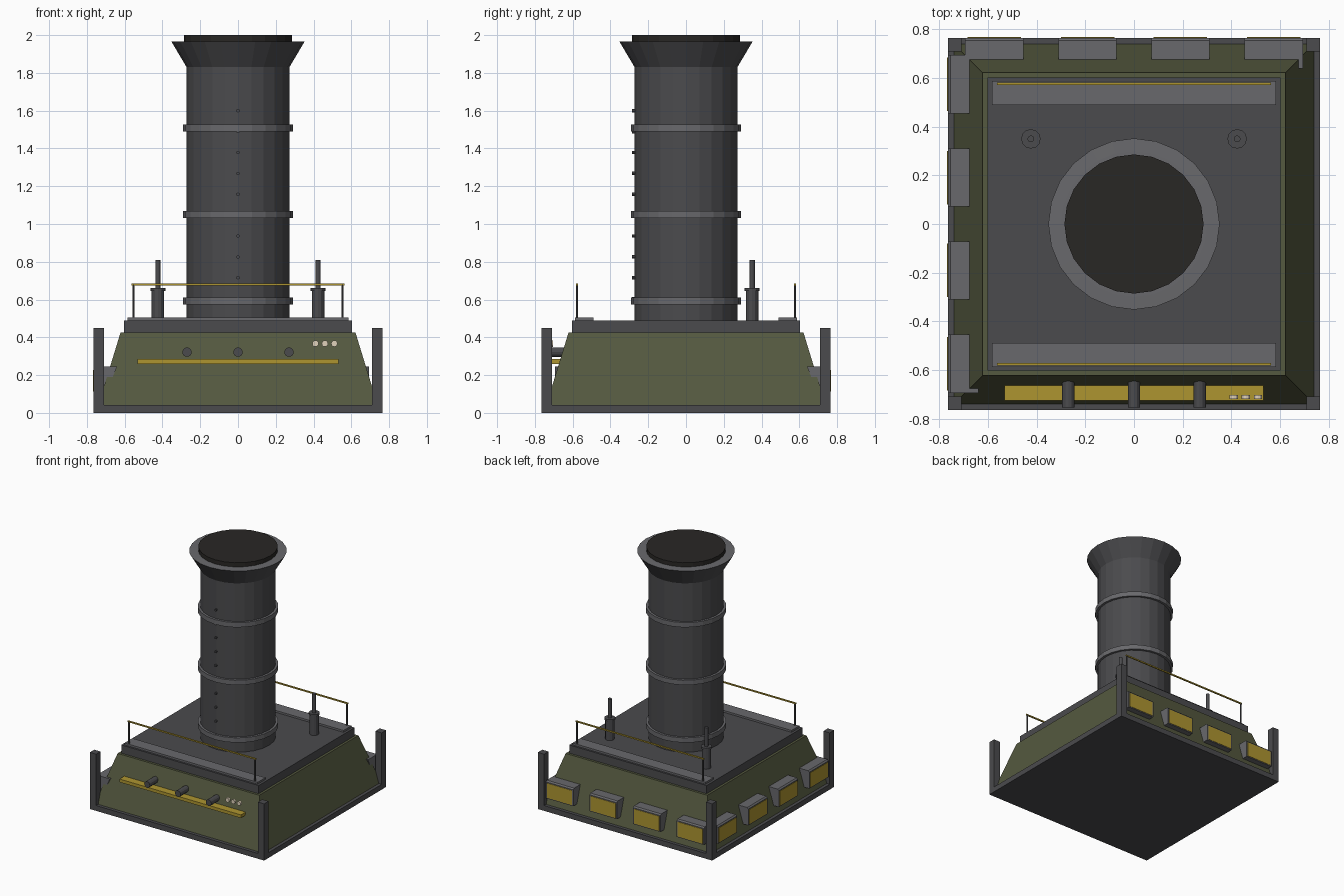
import bpy, bmesh, math
from mathutils import Matrix

if "Cube" in bpy.data.objects:
    bpy.data.objects.remove(bpy.data.objects["Cube"])


def mat(name, r, g, b):
    m = bpy.data.materials.new(name)
    m.diffuse_color = (r, g, b, 1)
    m.use_nodes = True
    m.node_tree.nodes["Principled BSDF"].inputs["Base Color"].default_value = m.diffuse_color
    return m


OLIVE = mat("olive", 0.09, 0.10, 0.05)
DARK = mat("dark_grey", 0.07, 0.07, 0.075)
MID = mat("mid_grey", 0.14, 0.14, 0.15)
YELLOW = mat("yellow", 0.42, 0.30, 0.03)
BLACK = mat("soot", 0.022, 0.02, 0.018)
CREAM = mat("cream", 0.75, 0.65, 0.5)


def finish(name, bm, material, matrix=Matrix()):
    bmesh.ops.recalc_face_normals(bm, faces=bm.faces)
    me = bpy.data.meshes.new(name)
    bm.to_mesh(me)
    bm.free()
    me.materials.append(material)
    ob = bpy.data.objects.new(name, me)
    ob.matrix_world = matrix
    bpy.context.collection.objects.link(ob)
    return ob


def box(name, x, y, z, material, matrix=Matrix()):
    """Box from (min, max) ranges."""
    bm = bmesh.new()
    bmesh.ops.create_cube(bm, size=1)
    for v in bm.verts:
        v.co = [r[0] if c < 0 else r[1] for c, r in zip(v.co, (x, y, z))]
    return finish(name, bm, material, matrix)


def turned(name, profile, material, sides=24, matrix=Matrix()):
    """Closed solid turned about z from (radius, z) points."""
    bm = bmesh.new()
    rings = [[bm.verts.new((r * math.cos(2 * math.pi * i / sides),
                            r * math.sin(2 * math.pi * i / sides), z))
              for i in range(sides)] for r, z in profile]
    for a, b in zip(rings, rings[1:]):
        for i in range(sides):
            j = (i + 1) % sides
            bm.faces.new((a[i], a[j], b[j], b[i]))
    bm.faces.new(rings[0])
    bm.faces.new(rings[-1])
    return finish(name, bm, material, matrix)


def rod_y(name, x, z, r, y0, y1, material, sides=12):
    m = Matrix.Translation((x, 0, z)) @ Matrix.Rotation(math.pi / 2, 4, 'X')
    return turned(name, [(r, -y1), (r, -y0)], material, sides, m)


# Base plate, sloping hull and roof deck
box("base_plate", (-.765, .765), (-.765, .765), (0, .042), DARK)
hull = math.sqrt(2)
turned("hull", [(.74 * hull, .04), (.622 * hull, .425)], OLIVE, 4,
       Matrix.Rotation(math.pi / 4, 4, 'Z'))
box("roof_deck", (-.603, .603), (-.603, .603), (.42, .49), DARK)

# Corner posts
for sx in (-1, 1):
    for sy in (-1, 1):
        box("corner_post", (-.0275, .0275), (-.0275, .0275), (0, .45), DARK,
            Matrix.Translation((sx * .7375, sy * .7375, 0)))


# Hooded windows along the back and left walls
def window(matrix):
    profile = [(.64, .245), (.755, .245), (.765, .235), (.765, .105), (.70, .105)]
    bm = bmesh.new()
    face = bm.faces.new([bm.verts.new((-.12, y, z)) for y, z in profile])
    out = bmesh.ops.extrude_face_region(bm, geom=[face])
    bmesh.ops.translate(bm, vec=(.24, 0, 0),
                        verts=[v for v in out["geom"] if isinstance(v, bmesh.types.BMVert)])
    finish("window_hood", bm, MID, matrix)
    box("window_pane", (-.11, .11), (.755, .768), (.112, .228), YELLOW, matrix)


for turn in (0, math.pi / 2):
    for x in (-.574, -.191, .191, .574):
        window(Matrix.Rotation(turn, 4, 'Z') @ Matrix.Translation((x, 0, 0)))

# Front bar, stub pipes and lamps
box("front_bar", (-.533, .533), (-.725, -.66), (.26, .285), YELLOW)
for x in (-.27, 0, .27):
    rod_y("front_stub", x, .322, .025, -.755, -.62, DARK)
for x in (.41, .46, .51):
    rod_y("lamp", x, .367, .017, -.72, -.703, CREAM)

# Walkways with railings at the front and back of the roof
for s in (-1, 1):
    y = s * .577
    box("walkway", (-.584, .584), sorted((s * .49, s * .588)), (.488, .505), MID)
    box("handrail", (-.563, .563), (y - .005, y + .005), (.675, .685), YELLOW)
    for x in (-.553, .553):
        turned("rail_post", [(.006, .5), (.006, .68)], DARK, 8,
               Matrix.Translation((x, y, 0)))

# Exhaust pipes on the roof
for x in (-.424, .424):
    turned("exhaust_pipe",
           [(.033, .48), (.033, .645), (.04, .645), (.04, .66), (.014, .66), (.014, .81)],
           DARK, 12, Matrix.Translation((x, .35, 0)))

# Main stack with flared mouth, bands and dark opening
turned("stack", [(.272, .48), (.272, 1.83), (.352, 1.965)], DARK)
turned("stack_rim", [(.352, 1.965), (.30, 1.967), (.25, 1.967)], MID)
turned("stack_opening", [(.286, 1.95), (.286, 2.0)], BLACK)
for z in (.593, 1.05, 1.508):
    turned("stack_band", [(.27, z - .019), (.29, z - .019), (.29, z + .019), (.27, z + .019)], MID)

# Rivet line up the front of the stack
for i in range(10):
    rod_y("rivet", 0, .605 + i * .1105, .009, -.287, -.262, DARK, 8)
